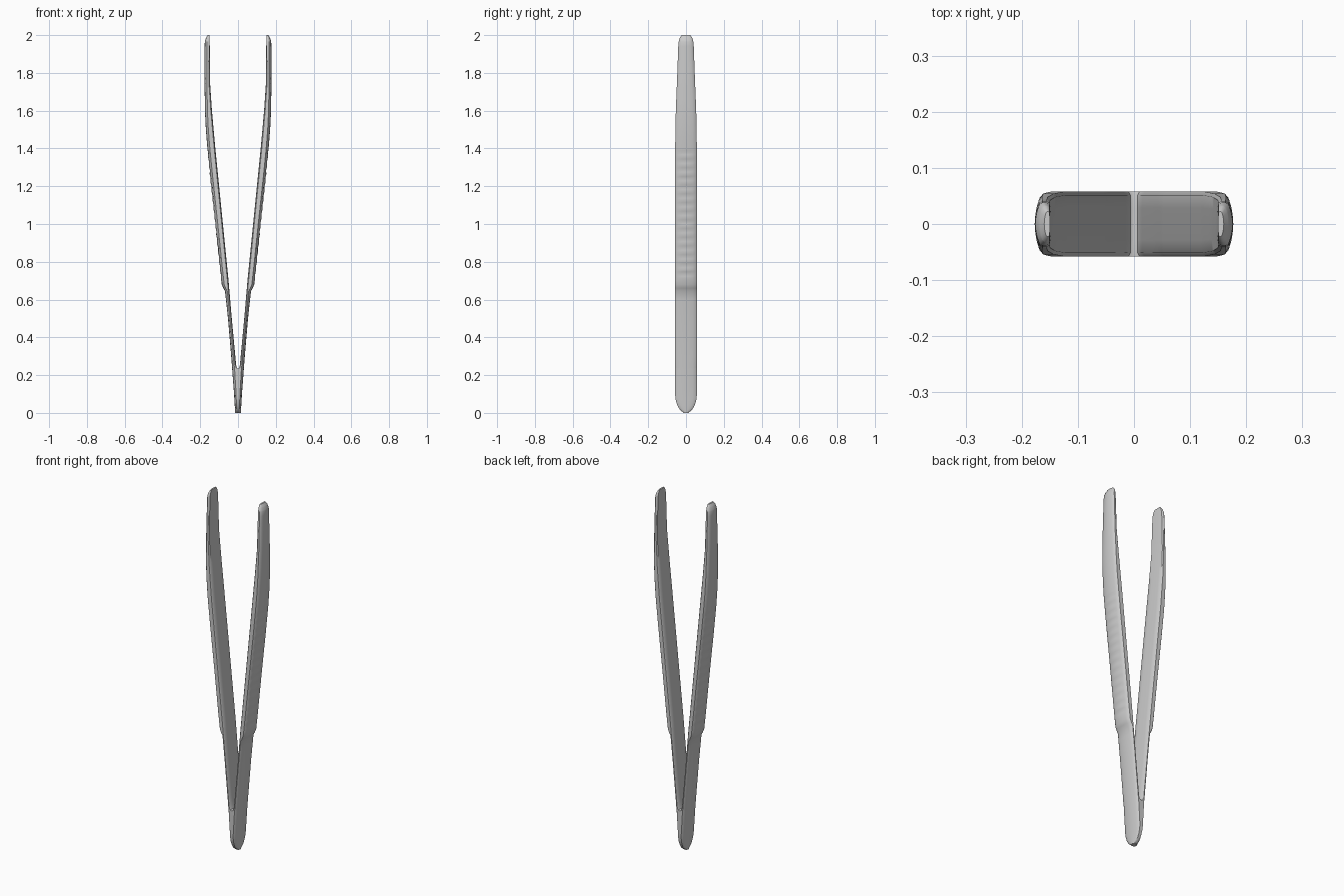
import bpy, bmesh, math

if "Cube" in bpy.data.objects:
    bpy.data.objects.remove(bpy.data.objects["Cube"])

# Side profile of the right arm: (z, x) for inner and outer faces, (z, half width)
INNER = [(0, 0), (.235, 0), (.239, .006), (.255, .010), (.5, .033), (.7, .050), (1, .080),
         (1.4, .120), (1.6, .138), (1.75, .148), (2, .150)]
OUTER = [(0, .015), (.1, .021), (.3, .036), (.5, .053), (.6, .064), (.645, .069), (.66, .078),
         (.68, .086), (.75, .094), (1, .120), (1.25, .147), (1.4, .162), (1.5, .170), (1.6, .175),
         (1.75, .177), (1.965, .176), (1.985, .170), (2, .160)]
WIDTH = [(.1, .0575), (1.4, .0575), (1.6, .054), (1.8, .046), (1.94, .041), (1.97, .038),
         (1.988, .032), (2, .022)]


def lerp(table, z):
    if z <= table[0][0]:
        return table[0][1]
    for (z0, a), (z1, b) in zip(table, table[1:]):
        if z <= z1:
            return a + (b - a) * (z - z0) / (z1 - z0)
    return table[-1][1]


def half_width(z):
    if z < .1:  # rounded closed end
        return .0575 * math.sqrt(max(.06, 1 - (1 - z / .1) ** 2))
    return lerp(WIDTH, z)


def section(z):
    xi, xo, w = lerp(INNER, z), lerp(OUTER, z), half_width(z)
    k = min(1, (xo - xi) / .025)
    ki = k * min(1, xi / .01)
    # fine grip ribs across the outer face
    rib = .0014 * math.sin((z - .7) / .046 * math.tau) if .7 < z < 1.4 else 0
    half = [(xo + rib, 0), (xo - .0012 * k + rib, .35), (xo - .0035 * k + rib * .7, .62),
            (xo - .007 * k, .87), (xo - .013 * k, 1), (xi + .006 * ki, 1),
            (xi + .001 * ki, .9), (xi, .5), (xi, 0)]
    ring = half + [(x, -y) for x, y in half[-2:0:-1]]
    return [(x, y * w, z) for x, y in ring]


# Levels: all profile points, dense rounded end and dense ribs
levels = {round(p[0], 4) for t in (INNER, OUTER, WIDTH) for p in t}
levels |= {.003, .008, .015, .025, .04, .06, .08}
levels |= {round(.7 + i * .0115, 4) for i in range(61)}
levels |= {round(1.45 + i * .05, 4) for i in range(10)}

# One arm, lofted, then mirrored and joined at the closed end
bm = bmesh.new()
rings = [[bm.verts.new(p) for p in section(z)] for z in sorted(levels)]
n = len(rings[0])
for a, b in zip(rings, rings[1:]):
    for i in range(n):
        j = (i + 1) % n
        quad = (a[i], a[j], b[j], b[i])
        if max(v.co.x for v in quad) > 1e-6:
            bm.faces.new(quad)
bm.faces.new(rings[0][::-1])
bm.faces.new(rings[-1])
bmesh.ops.delete(bm, geom=[v for v in bm.verts if not v.link_faces], context='VERTS')
bmesh.ops.recalc_face_normals(bm, faces=bm.faces)
mesh = bpy.data.meshes.new("tweezer_arms")
bm.to_mesh(mesh)
bm.free()
arms = bpy.data.objects.new("tweezer_arms", mesh)
bpy.context.collection.objects.link(arms)

# Brushed steel grey
steel = bpy.data.materials.new("steel grey")
steel.diffuse_color = (.6, .6, .6, 1)
steel.use_nodes = True
steel.node_tree.nodes["Principled BSDF"].inputs["Base Color"].default_value = steel.diffuse_color
mesh.materials.append(steel)

bpy.context.view_layer.objects.active = arms
arms.select_set(True)
bpy.ops.object.shade_smooth_by_angle(angle=math.radians(40))
mirror = arms.modifiers.new("mirror", 'MIRROR')
mirror.use_clip = True
mirror.merge_threshold = .0005
